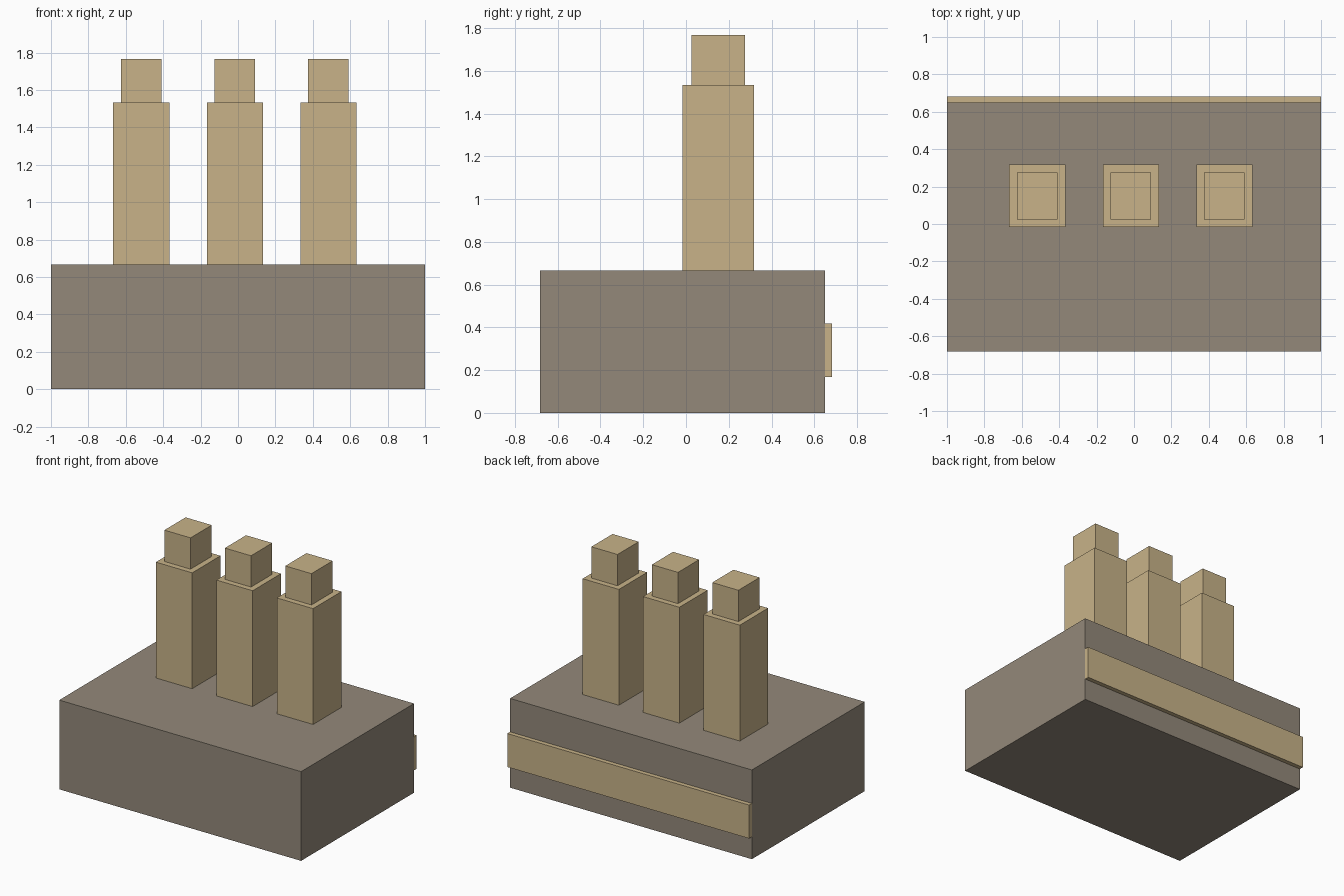
import bpy

if "Cube" in bpy.data.objects:
    bpy.data.objects.remove(bpy.data.objects["Cube"])


def material(name, rgb):
    m = bpy.data.materials.new(name)
    m.diffuse_color = (*rgb, 1.0)
    m.use_nodes = True
    m.node_tree.nodes["Principled BSDF"].inputs["Base Color"].default_value = m.diffuse_color
    return m


TAN = material("tan", (0.58, 0.45, 0.25))
TAUPE = material("taupe", (0.295, 0.25, 0.195))


def box(name, x, y, z, mat):
    """Box spanning the given (min, max) ranges."""
    spans = (x, y, z)
    bpy.ops.mesh.primitive_cube_add(size=1, location=[(a + b) / 2 for a, b in spans])
    ob = bpy.context.object
    ob.name = name
    ob.scale = [b - a for a, b in spans]
    bpy.ops.object.transform_apply(location=False, rotation=False, scale=True)
    ob.data.materials.append(mat)
    return ob


# Main block and the raised band along its back
box("base_block", (-1, 1), (-0.683, 0.65), (0, 0.667), TAUPE)
box("back_band", (-1, 1), (0.65, 0.683), (0.167, 0.417), TAN)

# Row of three stepped towers
for i in range(3):
    x = -0.667 + 0.5 * i
    box(f"tower_{i + 1}", (x, x + 0.3), (-0.017, 0.317), (0.667, 1.533), TAN)
    box(f"tower_cap_{i + 1}", (x + 0.041, x + 0.257), (0.025, 0.275), (1.533, 1.767), TAN)
